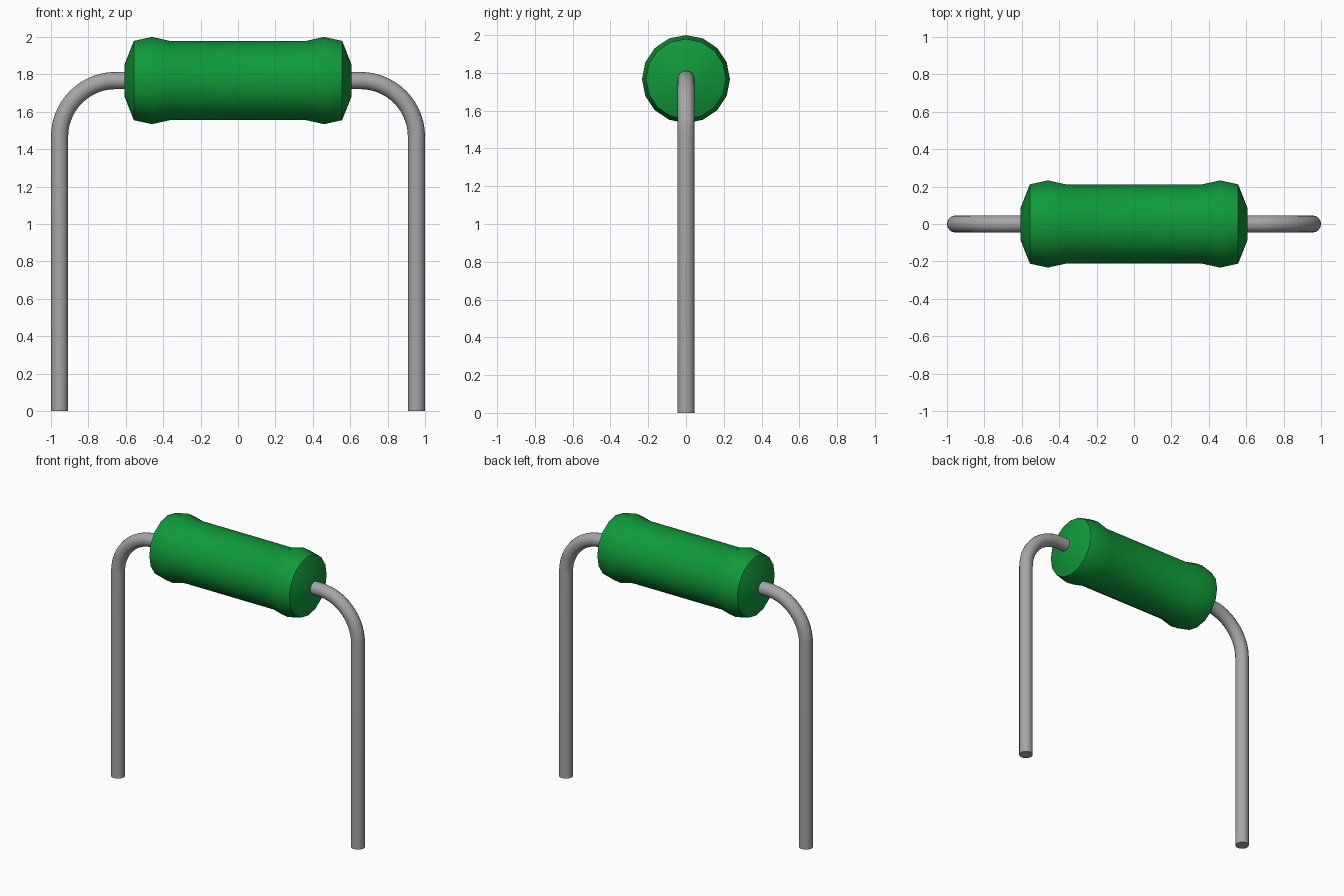
import bpy, bmesh
from math import pi, sin, cos, radians
from mathutils import Vector

cube = bpy.data.objects.get("Cube")
if cube:
    bpy.data.objects.remove(cube)

AXIS_Z = 1.767      # height of the body axis
LEG_X = 0.954       # centre of each vertical leg
WIRE_R = 0.046
BEND_R = 0.3


def material(name, rgb):
    m = bpy.data.materials.new(name)
    m.use_nodes = True
    m.diffuse_color = (*rgb, 1)
    m.node_tree.nodes["Principled BSDF"].inputs["Base Color"].default_value = (*rgb, 1)
    return m


def loft(name, rings, sides, mat):
    """Skin rings given as (centre, direction in the xz plane, radius) and cap both ends."""
    bm = bmesh.new()
    loops = []
    for centre, direction, radius in rings:
        side = Vector((0, 1, 0))
        up = direction.cross(side)
        loops.append([bm.verts.new(centre + radius * (up * cos(2 * pi * i / sides) + side * sin(2 * pi * i / sides)))
                      for i in range(sides)])
    for a, b in zip(loops, loops[1:]):
        for i in range(sides):
            j = (i + 1) % sides
            bm.faces.new((a[i], a[j], b[j], b[i]))
    bm.faces.new(loops[0])
    bm.faces.new(loops[-1])
    bmesh.ops.recalc_face_normals(bm, faces=bm.faces)
    mesh = bpy.data.meshes.new(name)
    bm.to_mesh(mesh)
    bm.free()
    mesh.materials.append(mat)
    obj = bpy.data.objects.new(name, mesh)
    bpy.context.collection.objects.link(obj)
    bpy.ops.object.select_all(action='DESELECT')
    obj.select_set(True)
    bpy.context.view_layer.objects.active = obj
    bpy.ops.object.shade_smooth_by_angle(angle=radians(32))
    return obj


green = material("body green", (0.005, 0.32, 0.042))
grey = material("wire grey", (0.38, 0.38, 0.38))

# Body: turned profile with flared collars and tapered ends
half = [(0.365, 0.212), (0.46, 0.233), (0.557, 0.212), (0.607, 0.085)]
profile = [(-x, r) for x, r in reversed(half)] + half
loft("body", [(Vector((x, 0, AXIS_Z)), Vector((1, 0, 0)), r) for x, r in profile], 16, green)

# Wire leads: out of the body, round the bend and down to the ground
for s, name in ((1, "left_lead"), (-1, "right_lead")):
    rings = [(Vector((s * 0.56, 0, AXIS_Z)), Vector((s, 0, 0)), WIRE_R)]
    steps = 14
    for k in range(steps + 1):
        t = pi / 2 * k / steps
        centre = Vector((s * (LEG_X - BEND_R + BEND_R * sin(t)), 0, AXIS_Z - BEND_R + BEND_R * cos(t)))
        rings.append((centre, Vector((s * cos(t), 0, -sin(t))), WIRE_R))
    rings.append((Vector((s * LEG_X, 0, 0)), Vector((0, 0, -1)), WIRE_R))
    loft(name, rings, 16, grey)
